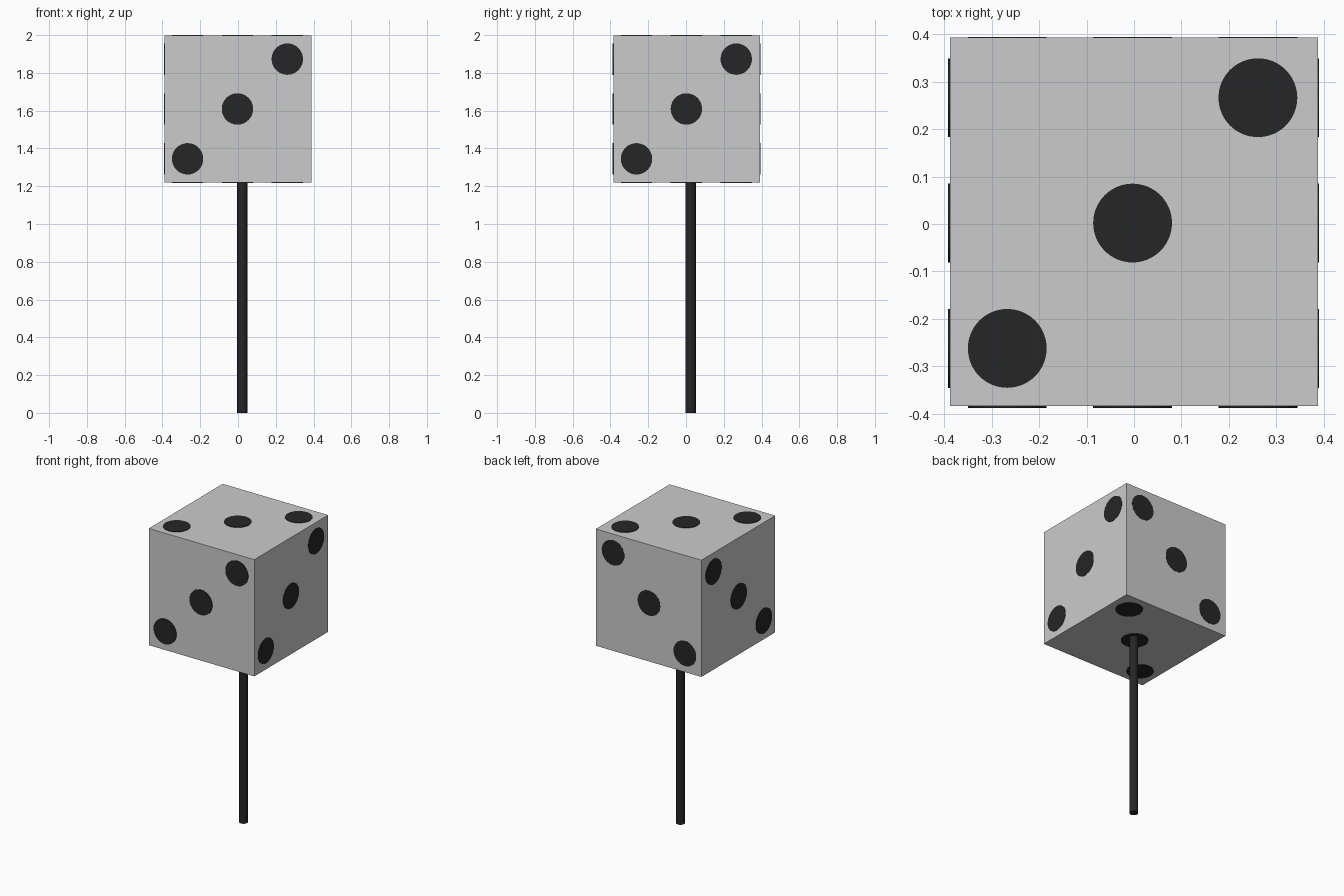
import bpy
from math import pi, radians

cube = bpy.data.objects.get("Cube")
if cube:
    bpy.data.objects.remove(cube, do_unlink=True)


def material(name, value):
    mat = bpy.data.materials.new(name)
    mat.use_nodes = True
    color = (value, value, value, 1)
    mat.diffuse_color = color
    mat.node_tree.nodes["Principled BSDF"].inputs["Base Color"].default_value = color
    return mat


grey = material("light grey", 0.6)
black = material("soft black", 0.019)


def finish(name, mat):
    obj = bpy.context.object
    obj.name = name
    obj.data.materials.append(mat)
    return obj


def rod(name, radius, depth, location, rotation=(0, 0, 0), sides=64):
    bpy.ops.mesh.primitive_cylinder_add(vertices=sides, radius=radius, depth=depth,
                                        location=location, rotation=rotation)
    obj = finish(name, black)
    bpy.ops.object.shade_smooth_by_angle(angle=radians(40))
    return obj


# Cube head
MID = 1.609
SIZE = 0.776
bpy.ops.mesh.primitive_cube_add(size=SIZE, location=(0, 0.005, MID))
finish("dice_body", grey)

# Spots: thin discs on each face, three along the rising diagonal
RADIUS, THICK = 0.083, 0.008
HALF = 0.391 - THICK / 2
turns = {"x": (0, pi / 2, 0), "y": (pi / 2, 0, 0), "z": (0, 0, 0)}
for i, (axis, turn) in enumerate(turns.items()):
    for side, sign in (("minus", -1), ("plus", 1)):
        for n, step in enumerate((-0.264, 0, 0.264)):
            pos = [step, step, step]
            pos[i] = sign * HALF
            # Body sits slightly off centre along y
            shift = 0.002 if axis == "y" else 0
            rod(f"spot_{axis}_{side}_{n + 1}", RADIUS, THICK,
                (pos[0] - (0.003 if axis != "x" else 0.001), pos[1] + 0.002 + shift / 2,
                 pos[2] + MID), turn)

# Supporting pole, set slightly off centre
rod("pole", 0.027, 1.3, (0.023, 0.025, 0.65), sides=32)
